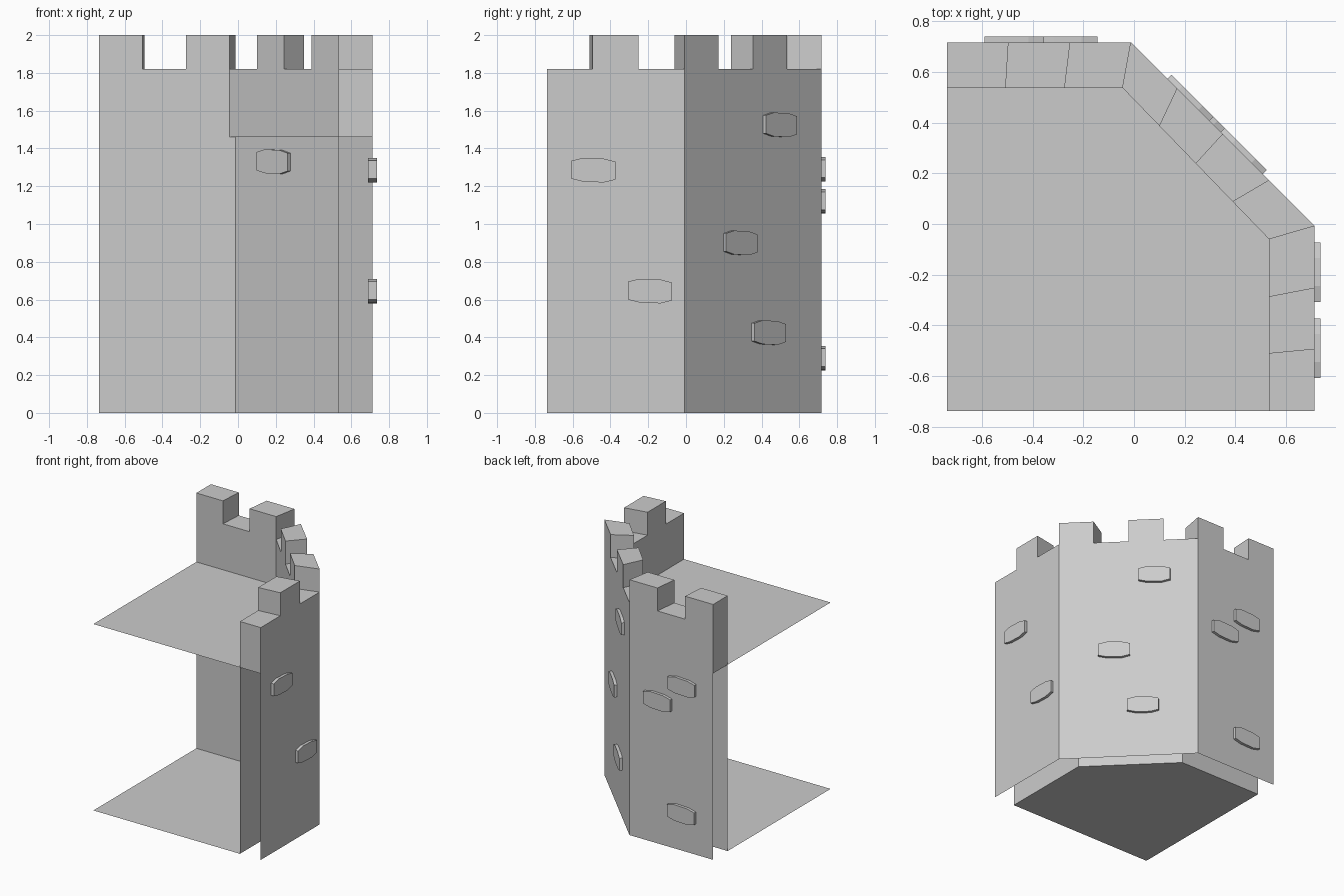
import bpy, bmesh
from mathutils import Vector, Matrix

if "Cube" in bpy.data.objects:
    bpy.data.objects.remove(bpy.data.objects["Cube"])

LEDGE, LOW, HIGH = 1.46, 1.82, 2.0


def make_object(name, bm):
    bmesh.ops.remove_doubles(bm, verts=bm.verts, dist=0.0005)
    me = bpy.data.meshes.new(name)
    bm.to_mesh(me)
    bm.free()
    ob = bpy.data.objects.new(name, me)
    bpy.context.collection.objects.link(ob)
    return ob


def face(bm, *pts):
    bm.faces.new([bm.verts.new(p) for p in pts])


def at(p, z):
    return (p[0], p[1], z)


def path(corners, counts):
    # split each straight wall run into equal battlement steps
    pts = [Vector(corners[0])]
    for a, b, n in zip(corners, corners[1:], counts):
        a, b = Vector(a), Vector(b)
        pts += [a.lerp(b, i / n) for i in range(1, n + 1)]
    return pts


OUTER = [(-0.737, 0.717), (-0.012, 0.717), (0.713, -0.008), (0.713, -0.737)]
INNER = [(-0.737, 0.537), (-0.045, 0.537), (0.533, -0.06), (0.533, -0.737)]
LOWER = [(-0.737, 0.537), (-0.012, 0.537), (0.533, 0.0), (0.533, -0.737)]
CORNER = (-0.737, -0.737)

# Outer wall with the battlements along its top
outer, inner = path(OUTER, (3, 4, 3)), path(INNER, (3, 4, 3))
tops = [HIGH if i % 2 == 0 else LOW for i in range(10)]
bm = bmesh.new()
for i, t in enumerate(tops):
    a, b, c, d = outer[i], outer[i + 1], inner[i + 1], inner[i]
    face(bm, at(b, 0), at(a, 0), at(a, LOW), at(b, LOW))
    face(bm, at(d, LEDGE), at(c, LEDGE), at(c, LOW), at(d, LOW))
    face(bm, at(d, t), at(c, t), at(b, t), at(a, t))
    if t == HIGH:
        face(bm, at(b, LOW), at(a, LOW), at(a, t), at(b, t))
        face(bm, at(d, LOW), at(c, LOW), at(c, t), at(d, t))
        face(bm, at(a, LOW), at(d, LOW), at(d, t), at(a, t))
        face(bm, at(c, LOW), at(b, LOW), at(b, t), at(c, t))
# parapet end caps
for p, q in ((outer[0], inner[0]), (inner[-1], outer[-1])):
    face(bm, at(p, LEDGE), at(q, LEDGE), at(q, LOW), at(p, LOW))
make_object("battlement_wall", bm)

# Inner room wall below the upper floor
bm = bmesh.new()
for a, b in zip(LOWER, LOWER[1:]):
    face(bm, at(a, 0), at(b, 0), at(b, LEDGE), at(a, LEDGE))
make_object("inner_wall", bm)

# Ground and upper floors
for name, outline, z in (("ground_floor", LOWER, 0), ("upper_floor", INNER, LEDGE)):
    bm = bmesh.new()
    face(bm, *[at(p, z) for p in reversed(outline + [CORNER])])
    bm.normal_update()
    if bm.faces[:][0].normal.z < 0:
        bmesh.ops.reverse_faces(bm, faces=bm.faces)
    make_object(name, bm)


# Raised bricks: flat eight-sided blocks set into the wall
def brick(name, x, y, z, normal):
    n = Vector((normal[0], normal[1], 0)).normalized()
    side = Vector((-n.y, n.x, 0))
    profile = [(-.117, -.045), (-.055, -.061), (.055, -.065), (.117, -.05),
               (.117, .045), (.055, .061), (-.055, .065), (-.117, .05)]
    bm = bmesh.new()
    face(bm, *[Vector((x, y, z)) - n * 0.024 + side * u + Vector((0, 0, v))
               for u, v in profile])
    res = bmesh.ops.extrude_face_region(bm, geom=bm.faces[:])
    moved = [v for v in res["geom"] if isinstance(v, bmesh.types.BMVert)]
    bmesh.ops.translate(bm, verts=moved, vec=n * 0.046)
    bmesh.ops.recalc_face_normals(bm, faces=bm.faces)
    make_object(name, bm)


for y, z in ((-0.49, 1.285), (-0.19, 0.645)):
    brick("side_brick", 0.713, y, z, (1, 0))
for x, z in ((-0.472, 1.29), (-0.262, 1.12), (-0.47, 0.29)):
    brick("back_brick", x, 0.717, z, (0, 1))
for y, z in ((0.49, 1.525), (0.28, 0.9), (0.43, 0.425)):
    brick("angled_brick", 0.705 - y, y, z, (1, 1))
brick("inner_brick", 0.195, 0.333, 1.33, (-1, -1))
